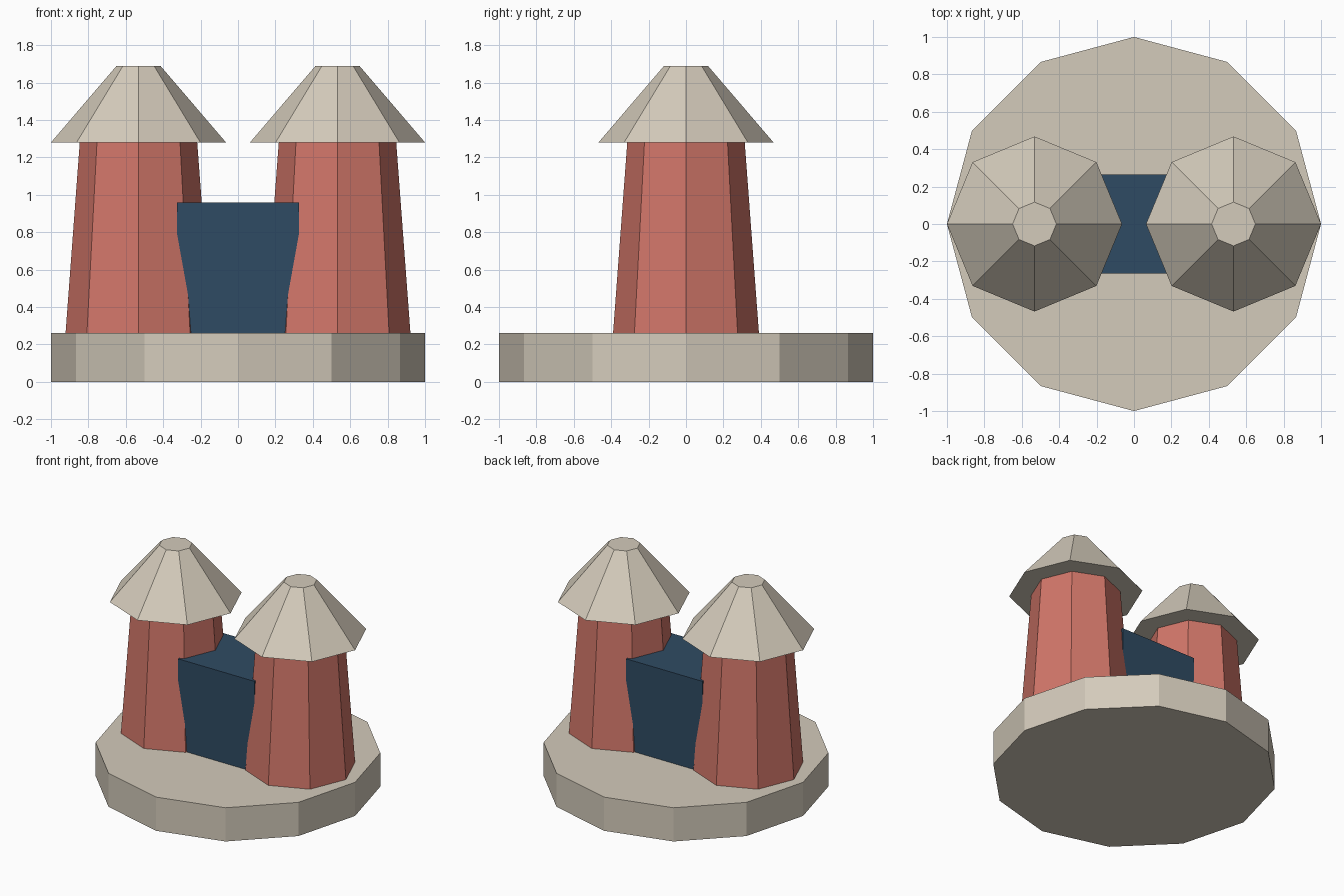
import bpy
import math

if "Cube" in bpy.data.objects:
    bpy.data.objects.remove(bpy.data.objects["Cube"])


def material(name, rgb):
    m = bpy.data.materials.new(name)
    lin = [((c / 255 + 0.055) / 1.055) ** 2.4 for c in rgb]
    m.diffuse_color = (*lin, 1)
    m.use_nodes = True
    m.node_tree.nodes["Principled BSDF"].inputs["Base Color"].default_value = m.diffuse_color
    return m


stone = material("warm_stone", (212, 203, 187))
brick = material("coral_brick", (209, 118, 105))
blue = material("navy_blue", (47, 75, 99))


def prism(name, sides, r_low, r_high, z_low, z_high, x, mat):
    """Tapered prism with its first corner on the +x axis."""
    angles = [2 * math.pi * i / sides for i in range(sides)]
    verts = [(r * math.cos(a), r * math.sin(a), z)
             for r, z in ((r_low, z_low), (r_high, z_high)) for a in angles]
    faces = [tuple(reversed(range(sides))), tuple(range(sides, 2 * sides))]
    faces += [(i, (i + 1) % sides, (i + 1) % sides + sides, i + sides)
              for i in range(sides)]
    mesh = bpy.data.meshes.new(name)
    mesh.from_pydata(verts, [], faces)
    mesh.materials.append(mat)
    obj = bpy.data.objects.new(name, mesh)
    obj.location.x = x
    bpy.context.collection.objects.link(obj)
    return obj


# Twelve-sided plinth
prism("base", 12, 1.0, 1.0, 0, 0.26, 0, stone)

# Two octagonal towers with truncated cone roofs
for side, x in (("left", -0.532), ("right", 0.532)):
    prism(side + "_tower", 8, 0.39, 0.314, 0.26, 1.28, x, brick)
    prism(side + "_roof", 8, 0.468, 0.117, 1.28, 1.69, x, stone)

# Gate block between the towers
bpy.ops.mesh.primitive_cube_add(size=1, location=(0, 0, 0.61))
gate = bpy.context.object
gate.name = "gate_block"
gate.scale = (0.65, 0.53, 0.70)
gate.data.materials.append(blue)
